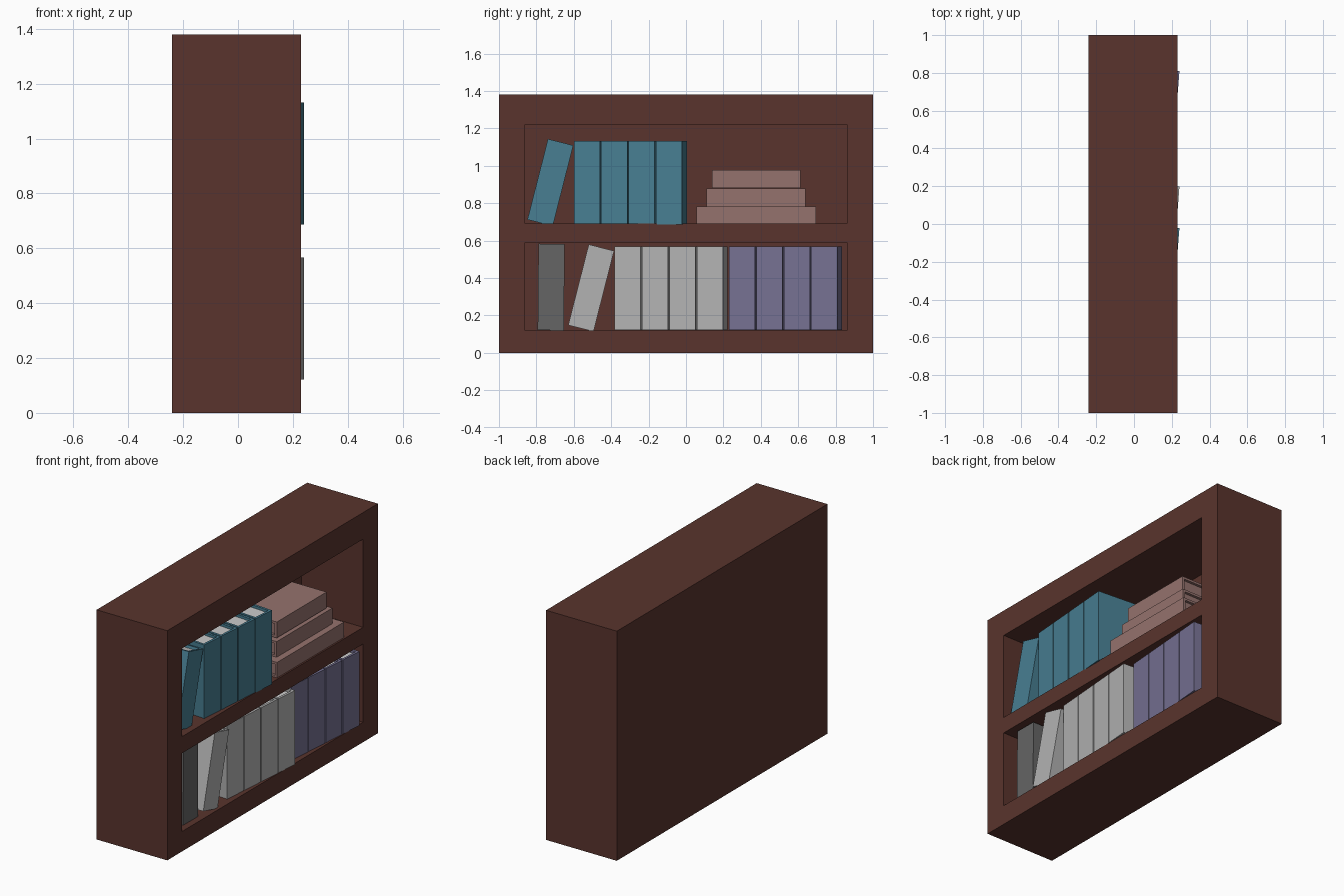
import bpy, bmesh
from math import radians
from mathutils import Euler, Matrix, Vector

if "Cube" in bpy.data.objects:
    bpy.data.objects.remove(bpy.data.objects["Cube"])


def material(name, rgb):
    m = bpy.data.materials.new(name)
    m.diffuse_color = (*rgb, 1)
    m.use_nodes = True
    m.node_tree.nodes["Principled BSDF"].inputs["Base Color"].default_value = m.diffuse_color
    return m


wood = material("dark_wood", (0.10, 0.034, 0.026))
blue = material("blue_cover", (0.065, 0.21, 0.29))
pink = material("pink_cover", (0.30, 0.17, 0.155))
purple = material("purple_cover", (0.18, 0.165, 0.29))
white = material("white_cover", (0.45, 0.45, 0.45))
grey = material("grey_cover", (0.13, 0.13, 0.13))
paper = material("paper", (0.6, 0.6, 0.6))


def add_box(bm, lo, hi, mat=0):
    lo, hi = Vector(lo), Vector(hi)
    m = Matrix.Translation((lo + hi) / 2) @ Matrix.Diagonal((*(hi - lo), 1))
    verts = bmesh.ops.create_cube(bm, size=1, matrix=m)["verts"]
    for f in {f for v in verts for f in v.link_faces}:
        f.material_index = mat


def make_object(name, bm, mats):
    bmesh.ops.recalc_face_normals(bm, faces=bm.faces)
    me = bpy.data.meshes.new(name)
    bm.to_mesh(me)
    bm.free()
    for m in mats:
        me.materials.append(m)
    ob = bpy.data.objects.new(name, me)
    bpy.context.collection.objects.link(ob)
    return ob


def box(name, lo, hi, mat):
    bm = bmesh.new()
    add_box(bm, lo, hi)
    return make_object(name, bm, [mat])


# A book: spine on +x, U-shaped cover swept up z, recessed page block
def book(name, cover, loc, rot=(0, 0, 0), w=0.14, h=0.445, d=0.32, pages=paper):
    t, inset = 0.014, 0.016
    bm = bmesh.new()
    profile = [(-d, 0), (0, 0), (0, w), (-d, w), (-d, w - t), (-t, w - t), (-t, t), (-d, t)]
    face = bm.faces.new([bm.verts.new((x, y, 0)) for x, y in profile])
    top = bmesh.ops.extrude_face_region(bm, geom=[face])["geom"]
    bmesh.ops.translate(bm, vec=(0, 0, h), verts=[v for v in top if isinstance(v, bmesh.types.BMVert)])
    add_box(bm, (-d + inset, t, inset), (-t, w - t, h - inset), 1)
    ob = make_object(name, bm, [cover, pages])
    ob.location = loc
    ob.rotation_euler = [radians(a) for a in rot]
    return ob


# Row of four books, the whole row turned slightly
def row(name, cover, y, z, turn=-4.5):
    r = Euler((0, 0, radians(turn))).to_matrix()
    for i in range(4):
        p = Vector((0.195, y, z)) + r @ Vector((0, i * 0.147, 0))
        book(f"{name}_{i + 1}", cover, p, (0, 0, turn))


# Case with two hollow compartments
case = box("bookcase", (-0.24, -1, 0), (0.23, 1, 1.38), wood)
for z0, z1 in ((0.12, 0.59), (0.69, 1.22)):
    cutter = box("compartment_cutter", (-0.18, -0.86, z0), (0.4, 0.86, z1), wood)
    mod = case.modifiers.new("compartment", "BOOLEAN")
    mod.operation, mod.solver, mod.object = "DIFFERENCE", "EXACT", cutter
    bpy.context.view_layer.objects.active = case
    bpy.ops.object.modifier_apply(modifier=mod.name)
    bpy.data.objects.remove(cutter)

# Upright rows
row("blue_book", blue, -0.60, 0.687)
row("white_book", white, -0.382, 0.122)
row("purple_book", purple, 0.23, 0.122)

# Leaning and single books
book("leaning_blue_book", blue, (0.19, -0.848, 0.712), (-14.3, 0, 0))
book("leaning_white_book", white, (0.21, -0.63, 0.148), (-14.3, 0, 0))
book("grey_book", grey, (0.19, -0.793, 0.121), (-0.5, 0, 0), h=0.462)

# Stack of lying books: front x, start y, base z, length, depth
stack = [(0.22, 0.057, 0.687, 0.637, 0.38), (0.18, 0.11, 0.781, 0.53, 0.33), (0.16, 0.14, 0.882, 0.473, 0.3)]
for i, (x, y, z, length, depth) in enumerate(stack):
    book(f"stacked_book_{i + 1}", pink, (x, y, z + 0.096), (-90, 0, 0), w=0.096, h=length, d=depth, pages=pink)
